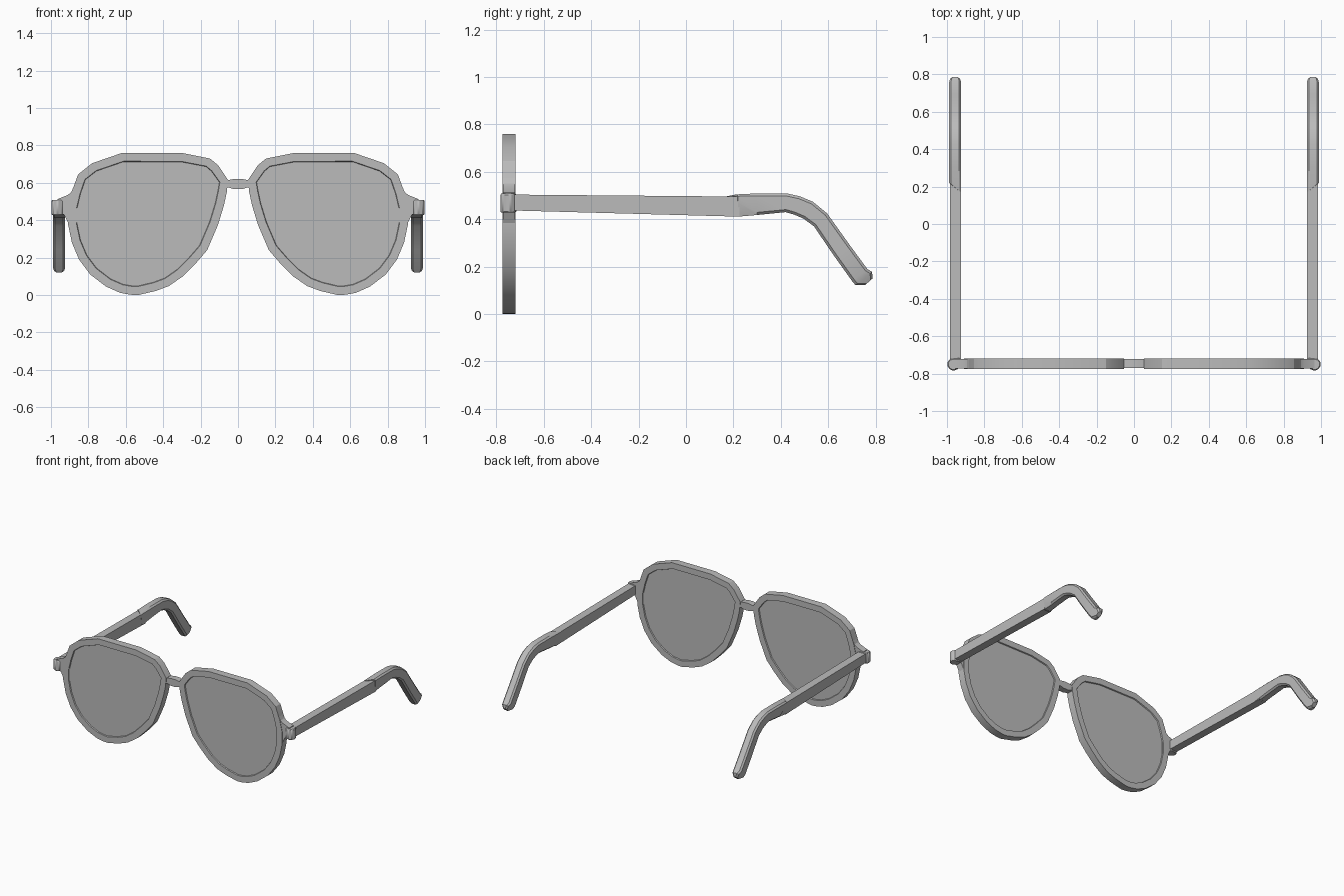
import bpy, bmesh
from mathutils import Vector

if "Cube" in bpy.data.objects:
    bpy.data.objects.remove(bpy.data.objects["Cube"])

grey = bpy.data.materials.new("neutral grey")
grey.diffuse_color = (0.5, 0.5, 0.5, 1)
grey.use_nodes = True
grey.node_tree.nodes["Principled BSDF"].inputs["Base Color"].default_value = grey.diffuse_color


def finish(name, bm, bevel=0.0):
    bmesh.ops.recalc_face_normals(bm, faces=bm.faces)
    me = bpy.data.meshes.new(name)
    bm.to_mesh(me)
    bm.free()
    me.materials.append(grey)
    ob = bpy.data.objects.new(name, me)
    bpy.context.collection.objects.link(ob)
    if bevel:
        mod = ob.modifiers.new("soft edges", "BEVEL")
        mod.width, mod.segments, mod.limit_method = bevel, 1, "ANGLE"
    bpy.ops.object.select_all(action="DESELECT")
    bpy.context.view_layer.objects.active = ob
    ob.select_set(True)
    bpy.ops.object.shade_smooth_by_angle(angle=0.42)
    return ob


def prism(points, axis, lo, hi, s=1):
    """Extrude a closed profile along x or y; s = -1 mirrors it in x."""
    bm = bmesh.new()
    rings = []
    for d in (lo, hi):
        rings.append([bm.verts.new((s * a, d, b) if axis == "y" else (s * d, a, b))
                      for a, b in points])
    n = len(points)
    caps = [bm.faces.new(r) for r in rings]
    for i in range(n):
        j = (i + 1) % n
        bm.faces.new((rings[0][i], rings[0][j], rings[1][j], rings[1][i]))
    bmesh.ops.recalc_face_normals(bm, faces=bm.faces)
    return bm, caps


def loft(sections):
    """Join rings of equal size into a closed tube."""
    bm = bmesh.new()
    rings = [[bm.verts.new(p) for p in sec] for sec in sections]
    n = len(rings[0])
    for a, b in zip(rings, rings[1:]):
        for i in range(n):
            j = (i + 1) % n
            bm.faces.new((a[i], a[j], b[j], b[i]))
    bm.faces.new(rings[0])
    bm.faces.new(rings[-1])
    return bm


# Aviator outline (x, z)
OUTLINE = [(.053, .615), (.107, .695), (.15, .73), (.30, .76), (.62, .76),
           (.78, .705), (.855, .645), (.888, .555), (.908, .47), (.908, .375),
           (.888, .28), (.85, .19), (.79, .11), (.705, .045), (.63, .012),
           (.575, .002), (.535, 0), (.44, .022), (.37, .048), (.295, .10),
           (.225, .17), (.165, .24), (.107, .375), (.075, .48), (.06, .55)]

# Flange that carries the hinge (x, z)
FLANGE = [(.86, .62), (.892, .55), (.91, .535), (.965, .513), (.965, .43),
          (.93, .43), (.908, .385), (.86, .36)]

# Hinge knuckle seen from above (x, y)
KNUCKLE = [(.926, -.755), (.94, -.775), (.965, -.785), (.988, -.775), (.998, -.757),
           (.998, -.74), (.985, -.722), (.93, -.715)]

# Ear hook stations: top (y, z), bottom (y, z)
HOOK = [((.30, .509), (.30, .418)), ((.43, .508), (.42, .43)),
        ((.48, .497), (.455, .42)), ((.535, .474), (.495, .403)),
        ((.595, .425), (.54, .37)), ((.69, .292), (.625, .245)),
        ((.765, .19), (.70, .14)), ((.785, .178), (.715, .122)),
        ((.787, .15), (.755, .122))]

for side, s in (("right", 1), ("left", -1)):
    # Rim with a shallow lens recess on both faces
    bm, caps = prism(OUTLINE, "y", -.775, -.719, s)
    for cap in caps:
        bmesh.ops.inset_region(bm, faces=[cap], thickness=.045)
        bmesh.ops.inset_region(bm, faces=[cap], thickness=.003, depth=-.008)
    finish(side + "_rim_and_lens", bm)

    bm, _ = prism(FLANGE, "y", -.772, -.722, s)
    finish(side + "_hinge_flange", bm)

    finish(side + "_hinge_knuckle", loft(
        [[(s * x, y, z) for x, y in KNUCKLE] for z in (.428, .508)]), .005)

    # Straight temple arm, slightly tapering backwards
    bm, _ = prism([(-.73, .504), (.19, .496), (.225, .496), (.225, .411), (-.73, .437)],
                  "x", .926, .985, s)
    finish(side + "_temple_arm", bm)

    # Ear hook: skewed start, chamfered section, narrowing rounded tip
    xi, xo, c = .924, .989, .011
    sections = []
    start = [(xi, .17, .496), (xi + c, .177, .498), (xo - c, .213, .505), (xo, .22, .497),
             (xo - .002, .22, .47), (xo - .008, .22, .411), (xi + c, .22, .411),
             (xi, .18, .413)]
    sections.append([(s * x, y, z) for x, y, z in start])
    for k, (t, b) in enumerate(HOOK):
        t, b = Vector(t), Vector(b)
        n = (t - b).normalized() * c
        w = .016 if k == len(HOOK) - 1 else .006 if k == len(HOOK) - 2 else 0
        a, d = xi + w, xo - w
        ring = [(a, t - n), (a + c, t), (d - c, t), (d, t - n),
                (d, b + n), (d - c, b), (a + c, b), (a, b + n)]
        sections.append([(s * x, p.x, p.y) for x, p in ring])
    finish(side + "_ear_hook", loft(sections))

# Nose bridge
bm, _ = prism([(-.075, .61), (-.05, .615), (-.02, .621), (.02, .621), (.05, .615), (.075, .61),
               (.075, .57), (.05, .575), (.02, .566), (-.02, .566), (-.05, .575),
               (-.075, .57)], "y", -.77, -.722)
finish("nose_bridge", bm)
